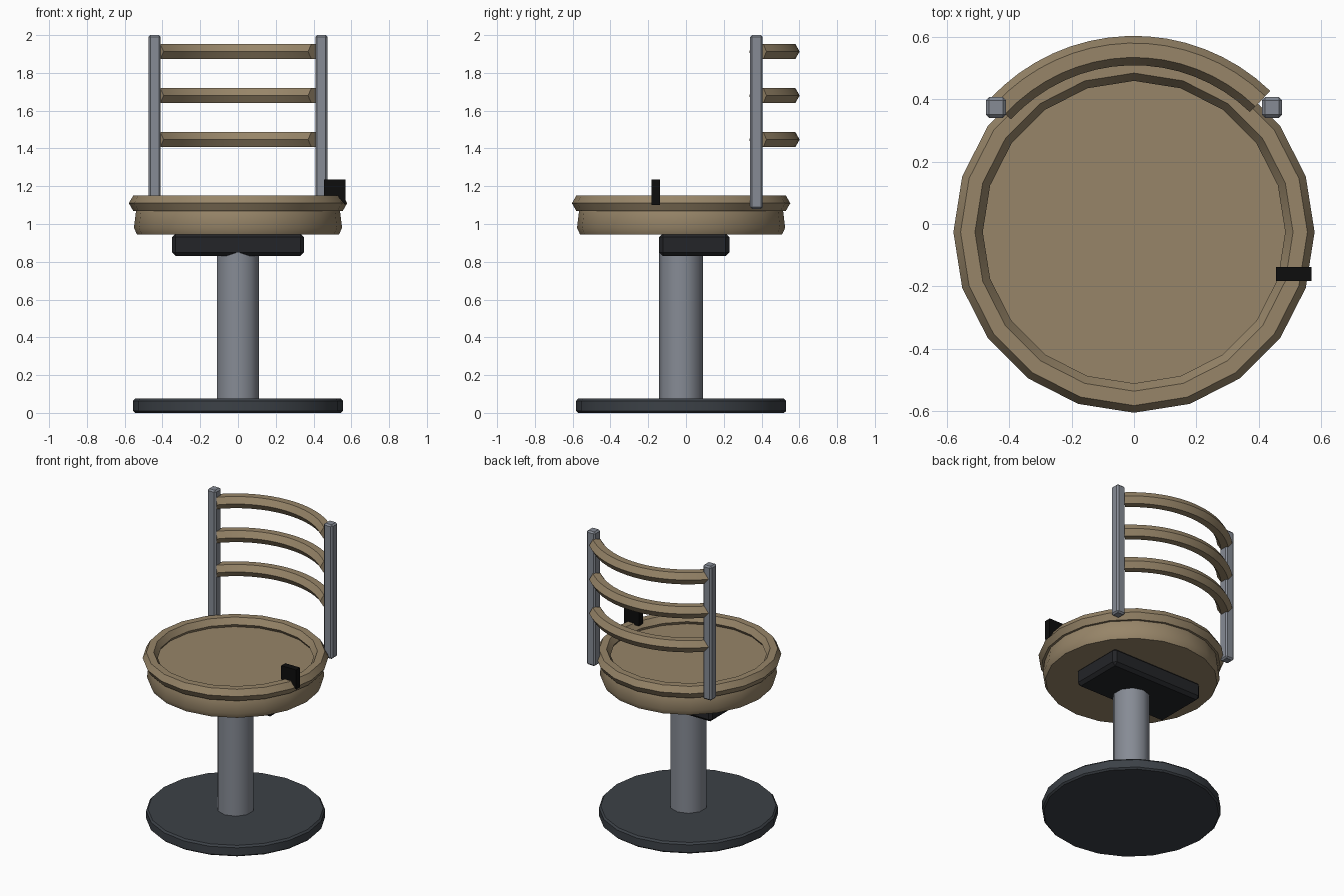
import bpy, bmesh, math

if "Cube" in bpy.data.objects:
    bpy.data.objects.remove(bpy.data.objects["Cube"])

CY = -0.026  # shared axis of the seat, base and slats


def material(name, rgb):
    m = bpy.data.materials.new(name)
    m.diffuse_color = (*rgb, 1)
    m.use_nodes = True
    m.node_tree.nodes["Principled BSDF"].inputs["Base Color"].default_value = m.diffuse_color
    return m


WOOD = material("wood", (0.31, 0.235, 0.14))
METAL = material("metal", (0.24, 0.26, 0.30))
DARK = material("dark_metal", (0.045, 0.053, 0.063))
BLOCK = material("dark_plastic", (0.017, 0.018, 0.021))
BLACK = material("black", (0.004, 0.004, 0.004))


def finish(bm, name, mat, angle=40):
    bmesh.ops.recalc_face_normals(bm, faces=bm.faces[:])
    me = bpy.data.meshes.new(name)
    bm.to_mesh(me)
    bm.free()
    ob = bpy.data.objects.new(name, me)
    bpy.context.collection.objects.link(ob)
    me.materials.append(mat)
    bpy.ops.object.select_all(action='DESELECT')
    ob.select_set(True)
    bpy.context.view_layer.objects.active = ob
    bpy.ops.object.shade_smooth_by_angle(angle=math.radians(angle))
    return ob


def disc(name, profile, sides, mat):
    """Solid of revolution from (radius, z) rows, bottom to top."""
    bm = bmesh.new()
    rows = [[bm.verts.new((r * math.sin(2 * math.pi * i / sides),
                           CY + r * math.cos(2 * math.pi * i / sides), z))
             for i in range(sides)] for r, z in profile]
    for a, b in zip(rows, rows[1:]):
        for i in range(sides):
            j = (i + 1) % sides
            bm.faces.new((a[i], a[j], b[j], b[i]))
    bm.faces.new(rows[0])
    bm.faces.new(rows[-1])
    return finish(bm, name, mat)


def hex_sweep(name, radius, z, start, end, steps, mat):
    """Flat hexagonal rod bent round the seat axis; angles from +y."""
    section = [(0.047, 0), (0.024, 0.04), (-0.022, 0.04),
               (-0.047, 0), (-0.022, -0.04), (0.024, -0.04)]
    full = end - start >= 360
    bm = bmesh.new()
    rows = []
    for k in range(steps if full else steps + 1):
        a = math.radians(start + (end - start) * k / steps)
        rows.append([bm.verts.new(((radius + d) * math.sin(a),
                                   CY + (radius + d) * math.cos(a), z + h))
                     for d, h in section])
    for a, b in zip(rows, rows[1:] + rows[:1] if full else rows[1:]):
        for i in range(6):
            j = (i + 1) % 6
            bm.faces.new((a[i], a[j], b[j], b[i]))
    if not full:
        bm.faces.new(rows[0])
        bm.faces.new(rows[-1])
    return finish(bm, name, mat)


def box(name, x, y, z, bevel, mat):
    bm = bmesh.new()
    bmesh.ops.create_cube(bm, size=1)
    for v in bm.verts:
        v.co = [(lo + hi) / 2 + c * (hi - lo) for c, (lo, hi) in zip(v.co, (x, y, z))]
    bmesh.ops.bevel(bm, geom=bm.edges[:], offset=bevel, segments=1, affect='EDGES')
    return finish(bm, name, mat, 20)


# Pedestal
disc("base", [(0.545, 0), (0.556, 0.01), (0.556, 0.063), (0.545, 0.075)], 20, DARK)
disc("column", [(0.117, 0.07), (0.117, 0.85)], 10, METAL)
box("seat_mount", (-0.35, 0.35), (-0.142, 0.23), (0.83, 0.95), 0.02, BLOCK)

# Seat with raised rim
disc("seat", [(0.535, 0.945), (0.551, 0.98), (0.54, 1.07), (0.53, 1.09)], 20, WOOD)
hex_sweep("seat_rim", 0.531, 1.11, 0, 360, 20, WOOD)

# Backrest
for side, s in (("left", -1), ("right", 1)):
    box(side + "_post", sorted((s * 0.409, s * 0.474)), (0.34, 0.406),
        (1.08, 2.0), 0.01, METAL)
for n, z in enumerate((1.447, 1.68, 1.913), 1):
    hex_sweep(f"back_slat_{n}", 0.581, z, -47.5, 44, 16, WOOD)

# Hook clipped over the rim
bm = bmesh.new()
hook = [(0.455, 1.235), (0.568, 1.235), (0.568, 1.10), (0.535, 1.14), (0.455, 1.14)]
face = bm.faces.new([bm.verts.new((x, -0.182, z)) for x, z in hook])
ext = bmesh.ops.extrude_face_region(bm, geom=[face])
for v in ext["geom"]:
    if isinstance(v, bmesh.types.BMVert):
        v.co.y = -0.138
if not any(len(e.link_faces) == 1 for e in bm.edges):
    pass
else:
    bmesh.ops.holes_fill(bm, edges=[e for e in bm.edges if len(e.link_faces) == 1])
finish(bm, "rim_hook", BLACK, 20)
